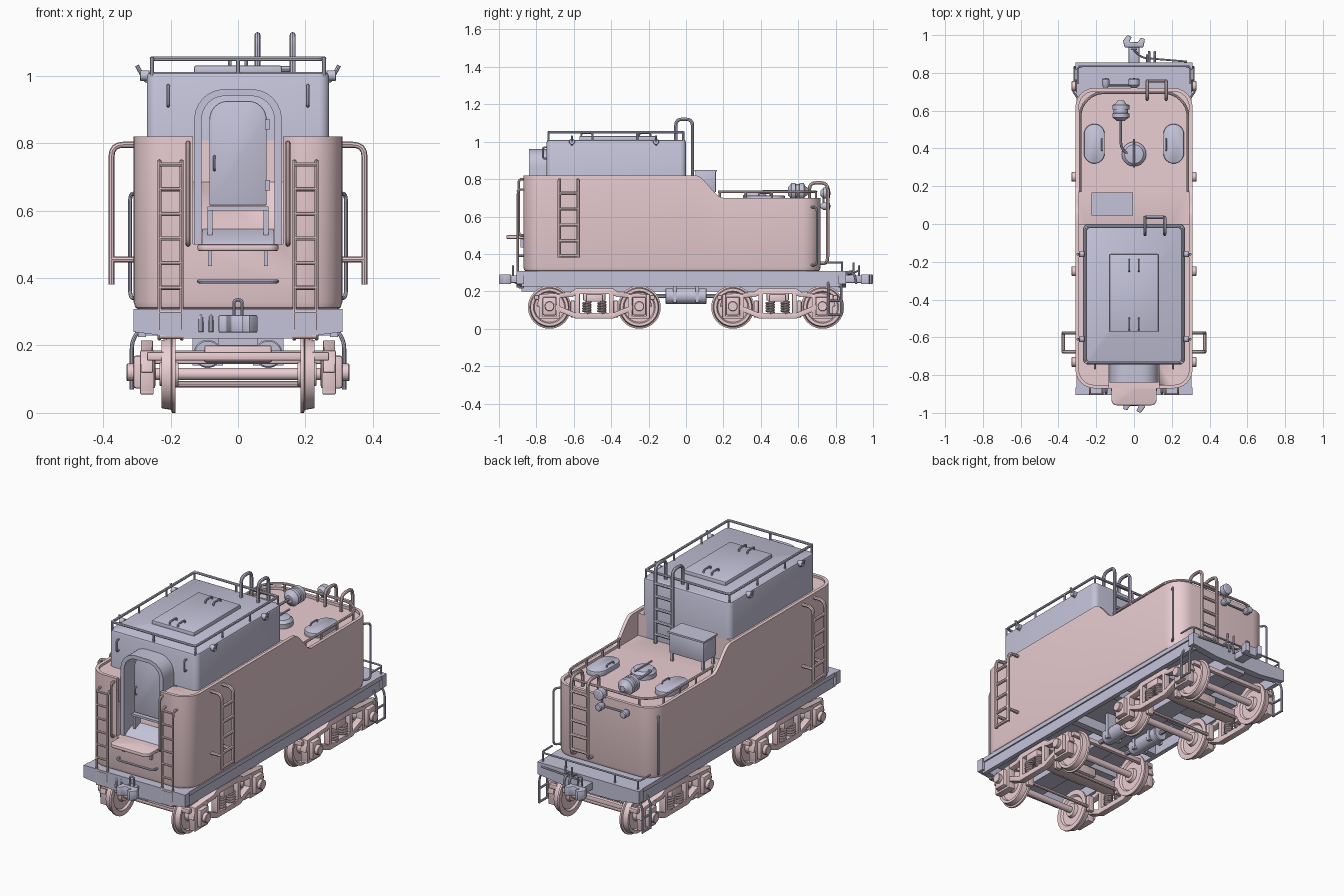
import bpy, bmesh, math
from mathutils import Vector

if "Cube" in bpy.data.objects:
    bpy.data.objects.remove(bpy.data.objects["Cube"])

def material(name, c):
    m = bpy.data.materials.new(name); m.diffuse_color = c
    return m
PINK = material("pink_paint", (0.83, 0.62, 0.65, 1))
GREY = material("slate_paint", (0.56, 0.55, 0.70, 1))

def smooth(o):
    bpy.ops.object.select_all(action='DESELECT')
    o.select_set(True); bpy.context.view_layer.objects.active = o
    bpy.ops.object.shade_smooth_by_angle(angle=math.radians(35))

def finish(name, bm, mat, bevel=0):
    bmesh.ops.recalc_face_normals(bm, faces=bm.faces[:])
    if bevel:
        es = [e for e in bm.edges if len(e.link_faces) == 2 and e.calc_face_angle(0) > 0.6]
        bmesh.ops.bevel(bm, geom=es, offset=bevel, segments=2, profile=0.5, affect='EDGES')
    me = bpy.data.meshes.new(name); bm.to_mesh(me); bm.free()
    o = bpy.data.objects.new(name, me); me.materials.append(mat)
    bpy.context.collection.objects.link(o); smooth(o)
    return o

def loft(name, rings, mat, bevel=0):
    bm = bmesh.new()
    vs = [[bm.verts.new(p) for p in r] for r in rings]
    n = len(vs[0])
    for a, b in zip(vs, vs[1:]):
        for i in range(n):
            bm.faces.new((a[i], a[(i+1) % n], b[(i+1) % n], b[i]))
    bm.faces.new(vs[0]); bm.faces.new(vs[-1])
    return finish(name, bm, mat, bevel)

def prism(name, pts, axis, a, b, mat, bevel=0):
    put = {'x': lambda p, t: (t, p[0], p[1]), 'y': lambda p, t: (p[0], t, p[1]), 'z': lambda p, t: (p[0], p[1], t)}[axis]
    return loft(name, [[put(p, t) for p in pts] for t in (a, b)], mat, bevel)

def boxes(name, items, mat, bevel=0):
    """Each item is x0,x1,y0,y1,z0,z1."""
    bm = bmesh.new()
    for x0, x1, y0, y1, z0, z1 in items:
        vs = bmesh.ops.create_cube(bm, size=1)['verts']
        for v in vs:
            v.co = Vector(((x0+x1)/2 + v.co.x*(x1-x0), (y0+y1)/2 + v.co.y*(y1-y0), (z0+z1)/2 + v.co.z*(z1-z0)))
    return finish(name, bm, mat, bevel)

def lathe(name, p, d, prof, mat, n=24):
    """Revolve (distance along d, radius) points around the axis p + t*d."""
    d = Vector(d).normalized(); u = d.orthogonal().normalized(); w = d.cross(u)
    ring = lambda t, r: [Vector(p) + d*t + (u*math.cos(2*math.pi*i/n) + w*math.sin(2*math.pi*i/n))*r for i in range(n)]
    return loft(name, [ring(t, max(r, 0.001)) for t, r in prof], mat)

def cyl(name, p, q, r, mat, n=20):
    L = (Vector(q)-Vector(p)).length
    return lathe(name, p, Vector(q)-Vector(p), [(0, r*0.9), (r*0.1, r), (L-r*0.1, r), (L, r*0.9)], mat, n)

def rnd(path, r=0.025):
    """Round the corners of a path."""
    P = [Vector(p) for p in path]; out = [P[0]]
    for a, b, c in zip(P, P[1:], P[2:]):
        s = b + (a-b).normalized()*min(r, (a-b).length/2); e = b + (c-b).normalized()*min(r, (c-b).length/2)
        out += [s*(1-t)**2 + b*2*t*(1-t) + e*t*t for t in (0, .25, .5, .75, 1)]
    return out + [P[-1]]

def tubes(name, paths, r, mat):
    cu = bpy.data.curves.new(name, 'CURVE')
    cu.dimensions = '3D'; cu.bevel_depth = r; cu.bevel_resolution = 2; cu.use_fill_caps = True
    for p in paths:
        s = cu.splines.new('POLY'); s.points.add(len(p)-1)
        for pt, c in zip(s.points, p): pt.co = (*c, 1)
    cu.materials.append(mat)
    o = bpy.data.objects.new(name, cu); bpy.context.collection.objects.link(o)
    bpy.ops.object.select_all(action='DESELECT'); o.select_set(True)
    bpy.context.view_layer.objects.active = o
    bpy.ops.object.convert(target='MESH'); smooth(bpy.context.object)

def arc(cx, cy, r, a0, n=6):
    return [(cx + r*math.cos(math.radians(a0+90*i/n)), cy + r*math.sin(math.radians(a0+90*i/n))) for i in range(n+1)]
def rrect(x0, x1, y0, y1, r):
    return arc(x1-r, y0+r, r, -90) + arc(x1-r, y1-r, r, 0) + arc(x0+r, y1-r, r, 90) + arc(x0+r, y0+r, r, 180)
def arch(hw, z0, z1, r):
    return [(hw, z0)] + arc(hw-r, z1-r, r, 0) + arc(r-hw, z1-r, r, 90) + [(-hw, z0)]

# Tank with stepped side walls and a sunken rear deck
SY = [0.0] + [0.05 + 0.015*i for i in range(11)]
def plan(i, R=0.1):
    X, Y0, Y1, r = 0.31-R, -0.87+R, 0.72-R, R-i
    return (arc(X, Y0, r, -90) + [(0.31-i, y) for y in SY] + arc(X, Y1, r, 0) + arc(-X, Y1, r, 90)
            + [(i-0.31, y) for y in reversed(SY)] + arc(-X, Y0, r, 180))
def wall_top(y):
    t = min(1, max(0, (y-0.05)/0.15))
    return 0.82 - 0.12*t*t*(3-2*t)
rings = [[(x, y, z or wall_top(y)) for x, y in plan(i)] for i, z in
         ((0.02, 0.305), (0.006, 0.312), (0, 0.33), (0, 0), (0.018, 0), (0.018, 0.685))]
tank = loft("tank_body", rings, PINK)
upper = prism("upper_deck", [p for p in plan(0.008) if p[1] < 0.01], 'z', 0.5, 0.808, PINK)
cutter = boxes("doorway_cutter", [(-0.133, 0.133, -1.2, -0.745, 0.5, 1.2)], PINK)
for o in (tank, upper):
    bpy.context.view_layer.objects.active = o
    m = o.modifiers.new("doorway", 'BOOLEAN'); m.operation = 'DIFFERENCE'; m.object = cutter
    bpy.ops.object.modifier_apply(modifier=m.name)
bpy.data.objects.remove(cutter)

# Bunker, roof hatch and arched doorway
prism("bunker", rrect(-0.27, 0.27, -0.745, 0, 0.03), 'z', 0.49, 1.01, GREY, 0.012)
boxes("roof_hatch", [(-0.13, 0.13, -0.57, -0.16, 1.0, 1.03)], GREY, 0.006)
tubes("hatch_handles", [rnd([(x, y-.03, 1.02), (x, y-.03, 1.045), (x, y+.03, 1.045), (x, y+.03, 1.02)], .01)
                        for x in (-.025, .025) for y in (-.22, -.53)], 0.005, GREY)
prism("door_surround", arch(.13, .5, .96, .09) + arch(.108, .5, .94, .07)[::-1], 'y', -.84, -.74, GREY)
prism("bunker_door", arch(.085, .615, .925, .055), 'y', -.785, -.74, GREY, .004)
boxes("door_hinges", [(.08, .095, -.79, -.75, z, z+.03) for z in (.66, .84)], GREY)
tubes("door_handle", [rnd([(-.07, -.78, .72), (-.07, -.80, .72), (-.07, -.80, .76), (-.07, -.78, .76)], .01)], .004, GREY)
prism("coal_chute", [(-.835, .5), (-.745, .5), (-.745, .545), (-.82, .515)], 'x', -.105, .105, GREY)
boxes("chute_frame", [(-.09, -.075, -.79, -.74, .5, .61), (.075, .09, -.79, -.74, .5, .61), (-.09, .09, -.8, -.74, .6, .612)], GREY)
prism("fold_shelf", rrect(-.12, .12, -.96, -.76, .03), 'z', .48, .5, PINK, .006)
boxes("shelf_hinges", [(x-.006, x+.006, -.885, -.86, .435, .485) for x in (-.083, .083)], GREY)

# Roof railing and bunker handles
r = rrect(-.255, .255, -.735, -.015, .02)
tubes("roof_rail", [[(x, y, 1.05) for x, y in r + r[:1]]], .007, GREY)
tubes("roof_rail_posts", [[(x, y, 1.0), (x, y, 1.055)] for x in (-.255, 0, .255) for y in (-.735, -.5, -.26, -.015)
                          if x or y in (-.735, -.015)], .006, GREY)
tubes("lifting_hooks", [rnd([(s*.265, y, .985), (s*.275, y, .985), (s*.3, y, 1.03)], .01)
                        for s in (-1, 1) for y in (-.61, -.16)], .006, GREY)
for s in (-1, 1):
    for y in (-.61, -.16):
        cyl("lifting_boss", (s*.262, y, 1.0), (s*.29, y, 1.0), .016, GREY, 12)
tubes("bunker_handles", [rnd([(s*.207, -.74, .91), (s*.207, -.765, .91), (s*.207, -.765, .97), (s*.207, -.74, .97)], .01)
                         for s in (-1, 1)], .005, GREY)

# Ladders
def ladder(name, path, c, off, rungs, r, mat):
    """path is one rail; it is copied at +-off; rungs are points on the path."""
    off = Vector(off); c = Vector(c)
    paths = [rnd([Vector(p)+c+k*off for p in path], .035) for k in (-1, 1)]
    paths += [[Vector(p)+c-off, Vector(p)+c+off] for p in rungs]
    tubes(name, paths, r, mat)
for s in (-1, 1):
    ladder("front_ladder", [(0, -.86, .745), (0, -.9, .745), (0, -.9, .22), (0, -.87, .22)], (s*.2, 0, 0), (.033, 0, 0),
           [(0, -.9, .225+.073*i) for i in range(8)], .006, PINK)
    ladder("side_ladder", [(s*.3, 0, .795), (s*.375, 0, .795), (s*.375, 0, .38)], (0, -.627, 0), (0, .05, 0),
           [(s*.375, 0, z) for z in (.39, .47, .555, .64, .725)], .009, PINK)
    tubes("side_ladder_bracket", [[(s*.3, y, .455), (s*.375, y, .455)] for y in (-.677, -.577)], .009, PINK)
    tubes("front_grab_rail", [rnd([(s*.148, -.86, .5), (s*.148, -.895, .5), (s*.148, -.895, .8), (s*.148, -.86, .8)])], .007, PINK)
    tubes("rear_grab_rail", [rnd([(s*.3, .67, .34), (s*.32, .7, .34), (s*.32, .7, .65), (s*.3, .67, .65)])], .006, GREY)
    tubes("rear_corner_step", [rnd([(s*.28, y, .27), (s*.315, y, .21), (s*.315, y, .07)], .02) for y in (.76, .83)]
          + [[(s*.315, .76, z), (s*.315, .83, z)] for z in (.075, .15)], .006, GREY)
ladder("bunker_ladder", [(0, -.055, 1.0), (0, -.055, 1.12), (0, .035, 1.12), (0, .035, .69)], (.11, 0, 0), (.052, 0, 0),
       [(0, .035, .74+.07*i) for i in range(5)], .009, GREY)
ladder("rear_ladder", [(0, .66, .69), (0, .66, .78), (0, .757, .78), (0, .757, .35), (0, .72, .35)], (.12, 0, 0), (.05, 0, 0),
       [(0, .757, .38+.08*i) for i in range(5)], .009, PINK)
tubes("front_step_rail", [rnd([(-.115, -.86, .39), (-.115, -.9, .39), (.115, -.9, .39), (.115, -.86, .39)])], .006, GREY)

# Rear deck railing and fittings
rail = [(-.285, .17), (-.285, .62), (-.21, .695), (.21, .695), (.285, .62), (.285, .17)]
tubes("deck_rail", [rnd([(x, y, .732) for x, y in rail], .05)], .007, PINK)
tubes("deck_rail_posts", [[(x, y, .685), (x, y, .732)] for x, y in
      [(s*.285, y) for s in (-1, 1) for y in (.18, .32, .46, .6)] + [(-.2, .695), (0, .695), (.2, .695)]], .006, PINK)
for s in (-1, 1):
    prism("oval_hatch", rrect(s*.21-.055, s*.21+.055, .32, .53, .0549), 'z', .68, .712, GREY, .006)
    tubes("oval_hatch_grip", [rnd([(s*.17, .39, .71), (s*.17, .39, .725), (s*.17, .45, .725), (s*.17, .45, .71)], .01)], .004, GREY)
lathe("filler_dome", (0, .37, .68), (0, 0, 1), [(0, .065), (.03, .065), (.045, .05), (.052, .001)], GREY)
tubes("dome_handle", [[(0, .3, .735), (0, .45, .735)]], .005, GREY)
lathe("air_drum", (-.07, .545, .735), (0, 1, 0), [(0, .02), (.015, .038), (.02, .045), (.04, .045), (.042, .038), (.06, .038),
      (.062, .045), (.085, .045), (.09, .03), (.11, .015)], GREY)
tubes("drum_pipe", [rnd([(-.07, .55, .735), (-.07, .4, .735), (-.03, .37, .72)], .04)], .007, GREY)
boxes("tool_box", [(-.22, -.01, .05, .16, .73, .845)], GREY, .004)
boxes("tool_box_lid", [(-.226, -.004, .046, .166, .84, .85)], GREY)
boxes("tool_box_legs", [(x, x+.012, y, y+.012, .68, .735) for x in (-.215, -.027) for y in (.055, .143)], GREY)

# Rear lamps
for x, z, q in ((0, .725, .03), (0, .655, .02), (-.15, .655, .02)):
    lathe("rear_lamp", (x, .72, z), (0, 1, 0), [(0, q*.5), (.015, q), (.045, q), (.05, q*.8), (.052, .001)], GREY, 16)
tubes("lamp_conduit", [[(0, .735, .73), (0, .735, .655), (-.15, .735, .655)]], .006, GREY)

# Underframe and rear platform
boxes("underframe", [(-.305, .305, -.875, .85, .285, .308), (-.06, .06, -.88, .83, .2, .29)]
      + [(s*.285-.012, s*.285+.012, -.88, .83, .225, .29) for s in (-1, 1)]
      + [(-.285, .285, y-.02, y+.02, .23, .29) for y in (-.49, -.17, .17, .49)], GREY)
beam = [(-.31, .24), (-.31, .308), (.31, .308), (.31, .24), (.15, .22), (-.15, .22)]
prism("front_beam", beam, 'y', -.905, -.865, GREY)
prism("rear_beam", beam, 'y', .815, .855, GREY)
tubes("platform_rail", [rnd([(-.3, .74, .355), (-.3, .835, .355), (.3, .835, .355), (.3, .74, .355)])]
      + [[(x, .835, .3), (x, .835, .355)] for x in (-.29, -.15, .15, .29)], .005, GREY)
for s in (-1, 1):
    cyl("brake_cylinder", (s*.09, -.11, .175), (s*.09, .11, .175), .042, GREY)
    cyl("brake_push_rod", (s*.09, -.2, .175), (s*.09, .2, .175), .012, GREY, 10)
boxes("cylinder_hangers", [(s*.09-.045, s*.09+.045, y-.01, y+.01, .14, .29) for s in (-1, 1) for y in (-.06, .06)], GREY)

# Couplers at both ends
hook = [(-.05, -.935), (.05, -.935), (.058, -.97), (.035, -1), (.012, -.99), (.025, -.965), (-.02, -.962), (-.035, -.985), (-.058, -.98)]
for k in (1, -1):
    prism("coupler_head", [(k*x, k*y) for x, y in hook], 'z', .238, .29, GREY, .004)
    ya, yb = sorted((-k*.95, -k*.84))
    boxes("coupler_shank", [(-.028, .028, ya, yb, .245, .285)], GREY, .004)
    tubes("coupler_pin", [rnd([(-.012, -k*.925, .28), (-.012, -k*.925, .335), (.012, -k*.925, .335), (.012, -k*.925, .28)], .01)], .005, GREY)
    tubes("air_hoses", [rnd([(x, -k*.85, .3), (x, -k*.9, .3), (x, -k*.91, .24)]) for x in (k*-.08, k*-.11)], .007, GREY)
tubes("coupler_lever", [rnd([(.28, .86, .29), (.04, .88, .29), (0, .92, .31)], .03)], .005, GREY)
tubes("rear_valves", [[(x, .85, .3), (x, .895, .31), (x, .895, .355)] for x in (.07, .11)], .006, GREY)

# Two four-wheel bogies
WHEEL = [(-.03, .001), (-.03, .035), (-.012, .04), (-.012, .08), (-.022, .088), (-.022, .115), (-.012, .115), (-.008, .106),
         (.02, .101), (.02, .086), (.006, .08), (.006, .04), (.026, .034), (.026, .001)]
TOP = [(-.31, .12), (-.29, .185), (-.13, .195), (-.1, .215), (.1, .215), (.13, .195), (.29, .185), (.31, .12), (.28, .12),
       (.26, .162), (.12, .17), (.09, .185), (-.09, .185), (-.12, .17), (-.26, .162), (-.28, .12)]
LOW = [(-.21, .13), (-.21, .1), (-.1, .055), (.1, .055), (.21, .1), (.21, .13), (.1, .085), (-.1, .085)]
for c in (-.49, .49):
    for a in (-.24, .24):
        y = c+a
        cyl("axle", (-.27, y, .115), (.27, y, .115), .018, PINK)
        for s in (-1, 1):
            lathe("wheel", (s*.207, y, .115), (s, 0, 0), WHEEL, PINK, 40)
            x0, x1 = sorted((s*.245, s*.31))
            boxes("axle_box", [(x0, x1, y-.036, y+.036, .072, .17)], PINK, .008)
            cyl("axle_box_lid", (s*.3, y, .12), (s*.33, y, .12), .026, PINK, 16)
            x0, x1 = sorted((s*.25, s*.29))
            boxes("axle_guides", [(x0, x1, y+k*.047-.01, y+k*.047+.01, .06, .185) for k in (-1, 1)]
                  + [(x0, x1, y-.057, y+.057, .055, .068)], PINK, .003)
        i = c + math.copysign(.115, a)
        tubes("brake_beam", [[(-.22, i, .085), (.22, i, .085)]], .009, PINK)
        boxes("brake_shoes", [(s*.207-.018, s*.207+.018, i-.012, i+.012, .06, .15) for s in (-1, 1)], PINK, .004)
        o = c + math.copysign(.31, a)
        boxes("end_transom", [(-.27, .27, o-.012, o+.012, .155, .18)], PINK, .004)
    boxes("bolster", [(-.29, .29, c-.045, c+.045, .145, .185), (-.1, .1, c-.06, c+.06, .15, .2)], PINK, .006)
    cyl("centre_pivot", (0, c, .19), (0, c, .25), .05, PINK)
    for s in (-1, 1):
        a, b = sorted((s*.252, s*.288))
        prism("side_frame_top", [(c+y, z) for y, z in TOP], 'x', a, b, PINK, .003)
        prism("side_frame_low", [(c+y, z) for y, z in LOW], 'x', a, b, PINK, .003)
        boxes("side_frame_posts", [(a, b, c+y-.012, c+y+.012, .06, .195) for y in (-.09, .09)], PINK, .003)
        tubes("coil_springs", [[(s*.27+.02*math.cos(t*.7), c+k*.04+.02*math.sin(t*.7), .085+.0015*t) for t in range(42)]
                               for k in (-1, 1)], .006, PINK)

for m in bpy.data.materials:
    if m.users and not m.is_grease_pencil:
        m.use_nodes = True
        m.node_tree.nodes["Principled BSDF"].inputs["Base Color"].default_value = m.diffuse_color
